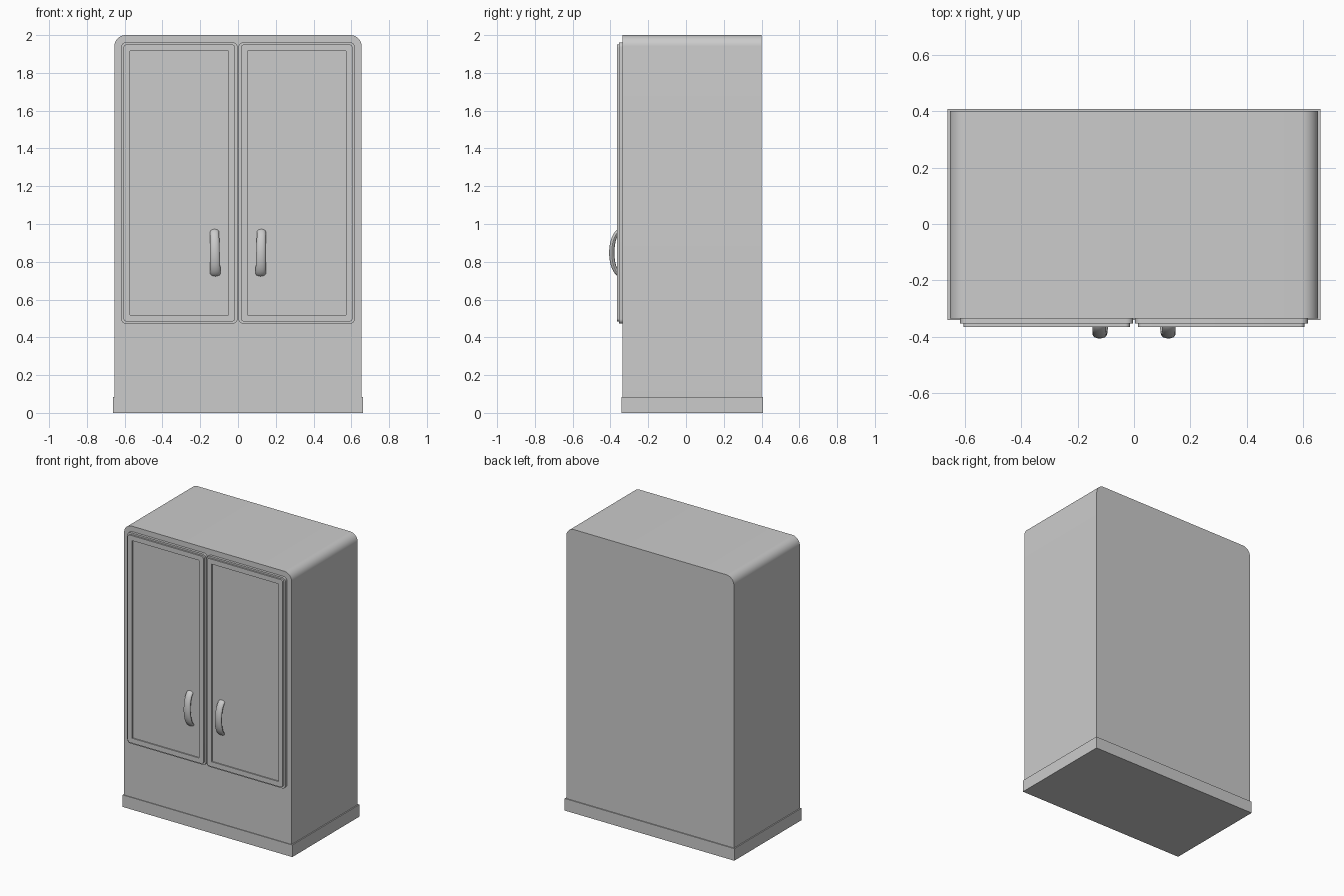
import bpy, bmesh
from math import sin, cos, pi

if "Cube" in bpy.data.objects:
    bpy.data.objects.remove(bpy.data.objects["Cube"])

def round_rect(x0, x1, z0, z1, radii, y, n=6):
    """Ring of points in the xz plane; radii start at the top right corner, counter-clockwise."""
    pts = []
    for k, (cx, cz, sx, sz) in enumerate([(x1, z1, -1, -1), (x0, z1, 1, -1),
                                          (x0, z0, 1, 1), (x1, z0, -1, 1)]):
        r = radii[k]
        if r == 0:
            pts.append((cx, y, cz))
            continue
        for i in range(n + 1):
            a = k * pi / 2 + i * pi / 2 / n
            pts.append((cx + sx * r + r * cos(a), y, cz + sz * r + r * sin(a)))
    return pts

def loft(name, rings):
    """Skin a stack of equal rings and cap both ends."""
    bm = bmesh.new()
    vs = [[bm.verts.new(p) for p in ring] for ring in rings]
    n = len(vs[0])
    for a, b in zip(vs, vs[1:]):
        for i in range(n):
            bm.faces.new((a[i], a[(i + 1) % n], b[(i + 1) % n], b[i]))
    bm.faces.new(vs[0])
    bm.faces.new(vs[-1])
    bmesh.ops.recalc_face_normals(bm, faces=bm.faces)
    me = bpy.data.meshes.new(name)
    bm.to_mesh(me)
    bm.free()
    ob = bpy.data.objects.new(name, me)
    bpy.context.collection.objects.link(ob)
    bpy.ops.object.select_all(action='DESELECT')
    ob.select_set(True)
    bpy.context.view_layer.objects.active = ob
    bpy.ops.object.shade_smooth_by_angle(angle=0.6)
    return ob

# Cabinet body with rounded top edges
loft("cabinet_body", [round_rect(-0.655, 0.655, 0.02, 2.0, (0.06, 0.06, 0, 0), y, 10)
                      for y in (-0.336, 0.401)])

# Plinth around the foot
loft("plinth", [round_rect(-0.663, 0.663, 0, 0.085, (0, 0, 0, 0), y)
                for y in (-0.341, 0.408)])

# Doors: stepped frame and recessed panel, as (inset, y, corner radius)
steps = [(0, -0.33, 0.025), (0, -0.354, 0.025), (0.012, -0.354, 0.016),
         (0.012, -0.366, 0.016), (0.047, -0.366, 0.001), (0.047, -0.358, 0.001)]
for side, s in (("left", -1), ("right", 1)):
    x0, x1 = sorted((s * 0.003, s * 0.618))
    loft(side + "_door", [round_rect(x0 + d, x1 - d, 0.472 + d, 1.962 - d, (r,) * 4, y)
                          for d, y, r in steps])

    # Bowed handle with oval section, slightly thicker at the bottom
    rings = []
    for i in range(25):
        t = pi * i / 24
        cy, cz = -0.345 - 0.048 * sin(t), 0.848 + 0.114 * cos(t)
        w = 0.0255 - 0.002 * cos(t)
        cx = s * (0.122 + 0.002 * cos(t))
        rings.append([(cx + w * cos(a), cy - 0.014 * sin(t) * sin(a),
                       cz + 0.014 * cos(t) * sin(a))
                      for a in (2 * pi * j / 16 for j in range(16))])
    loft(side + "_handle", rings)
